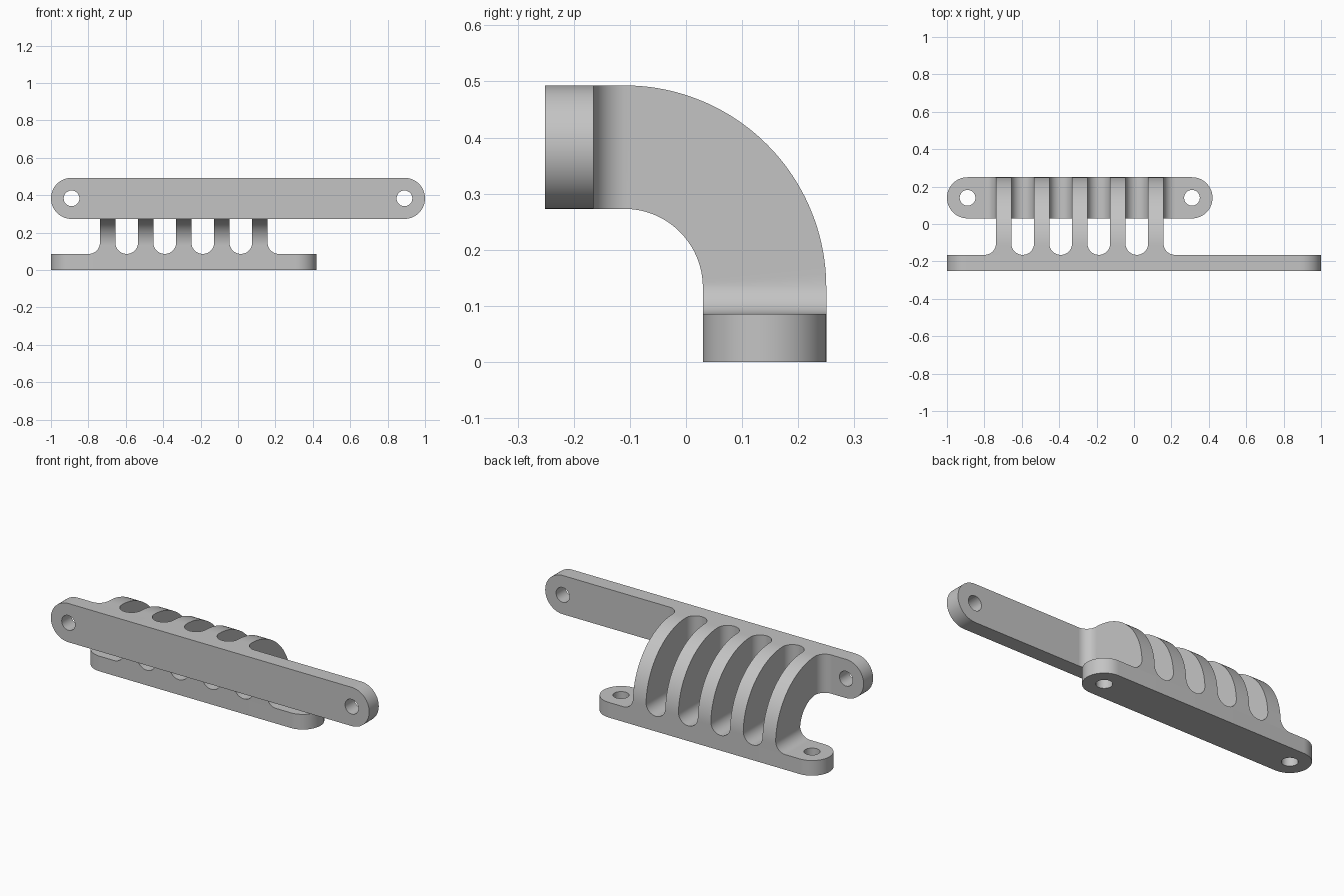
import bpy, bmesh, math
from mathutils import Matrix, Vector

cube = bpy.data.objects.get("Cube")
if cube:
    bpy.data.objects.remove(cube, do_unlink=True)

grey = bpy.data.materials.new("plain grey")
grey.use_nodes = True
grey.diffuse_color = (0.55, 0.55, 0.55, 1)
grey.node_tree.nodes["Principled BSDF"].inputs["Base Color"].default_value = grey.diffuse_color

BAR_R, HOLE_R, THICK = 0.11, 0.042, 0.086
FRONT_Y, BACK_Y, TOP_Z = -0.251, 0.25, 0.493


def finish(bm, name):
    bmesh.ops.remove_doubles(bm, verts=bm.verts, dist=1e-5)
    bmesh.ops.recalc_face_normals(bm, faces=bm.faces)
    mesh = bpy.data.meshes.new(name)
    bm.to_mesh(mesh)
    bm.free()
    mesh.materials.append(grey)
    obj = bpy.data.objects.new(name, mesh)
    bpy.context.collection.objects.link(obj)
    bpy.ops.object.select_all(action='DESELECT')
    obj.select_set(True)
    bpy.context.view_layer.objects.active = obj
    bpy.ops.object.shade_smooth_by_angle(angle=math.radians(35))
    return obj


def arc(cx, r, a0, a1, n=32):
    return [(cx + r * math.cos(a0 + (a1 - a0) * i / n),
             r * math.sin(a0 + (a1 - a0) * i / n)) for i in range(n + 1)]


# Round-ended bar with a bolt hole in each end, lying flat on its local z = 0
def holed_bar(name, x0, x1, matrix):
    bm = bmesh.new()
    a, b = x0 + BAR_R, x1 - BAR_R
    q = math.pi / 2
    loops = [arc(a, BAR_R, q, 3 * q) + arc(b, BAR_R, -q, q),
             arc(a, HOLE_R, 0, 4 * q)[:-1], arc(b, HOLE_R, 0, 4 * q)[:-1]]
    edges = []
    for loop in loops:
        vs = [bm.verts.new((x, y, 0)) for x, y in loop]
        edges += [bm.edges.new((vs[i - 1], vs[i])) for i in range(len(vs))]
    bmesh.ops.triangle_fill(bm, edges=edges, use_beauty=True)
    ext = bmesh.ops.extrude_face_region(bm, geom=bm.faces[:], use_keep_orig=True)
    moved = [g for g in ext["geom"] if isinstance(g, bmesh.types.BMVert)]
    bmesh.ops.translate(bm, verts=moved, vec=(0, 0, THICK))
    bm.transform(matrix)
    bmesh.ops.recalc_face_normals(bm, faces=bm.faces)
    bmesh.ops.dissolve_limit(bm, angle_limit=0.001, verts=bm.verts, edges=bm.edges)
    return finish(bm, name)


holed_bar("lower_bar", -1, 0.42, Matrix.Translation((0, BACK_Y - BAR_R, 0)))
holed_bar("upper_bar", -1, 1, Matrix.Translation((0, FRONT_Y + THICK, TOP_Z - BAR_R))
          @ Matrix.Rotation(math.pi / 2, 4, 'X'))

# Ribs sweep a quarter turn from the lower bar to the upper bar, flaring at both ends
PITCH, HALF = 0.2035, 0.041
FLARE = PITCH / 2 - HALF
R_OUT = 0.36
R_IN = R_OUT - 2 * BAR_R
CY, CZ = BACK_Y - R_OUT, TOP_Z - R_OUT
BASE_Z, BASE_Y = THICK, FRONT_Y + THICK


def half_width(y, z):
    d = min(z - BASE_Z, y - BASE_Y, FLARE)
    return HALF + FLARE - math.sqrt(max(0, FLARE ** 2 - (FLARE - d) ** 2))


def stations():
    n = 12
    ease = [1 - math.cos(math.pi / 2 * i / n) for i in range(n)]
    for t in ease:
        z = BASE_Z + (CZ - BASE_Z) * t
        yield (CY + R_OUT, z), (CY + R_IN, z)
    for i in range(49):
        c, s = math.cos(math.pi * i / 96), math.sin(math.pi * i / 96)
        yield (CY + R_OUT * c, CZ + R_OUT * s), (CY + R_IN * c, CZ + R_IN * s)
    for t in reversed(ease):
        y = BASE_Y + (CY - BASE_Y) * t
        yield (y, CZ + R_OUT), (y, CZ + R_IN)


def rib(name, x):
    bm = bmesh.new()
    last = None
    for outer, inner in stations():
        a, b = half_width(*outer), half_width(*inner)
        ring = [bm.verts.new(Vector((x + dx, *p))) for dx, p in
                ((-a, outer), (a, outer), (b, inner), (-b, inner))]
        if last:
            for i in range(4):
                bm.faces.new((last[i - 1], last[i], ring[i], ring[i - 1]))
        last = ring
    return finish(bm, name)


for k in range(5):
    rib(f"curved_rib_{k + 1}", -0.697 + PITCH * k)
